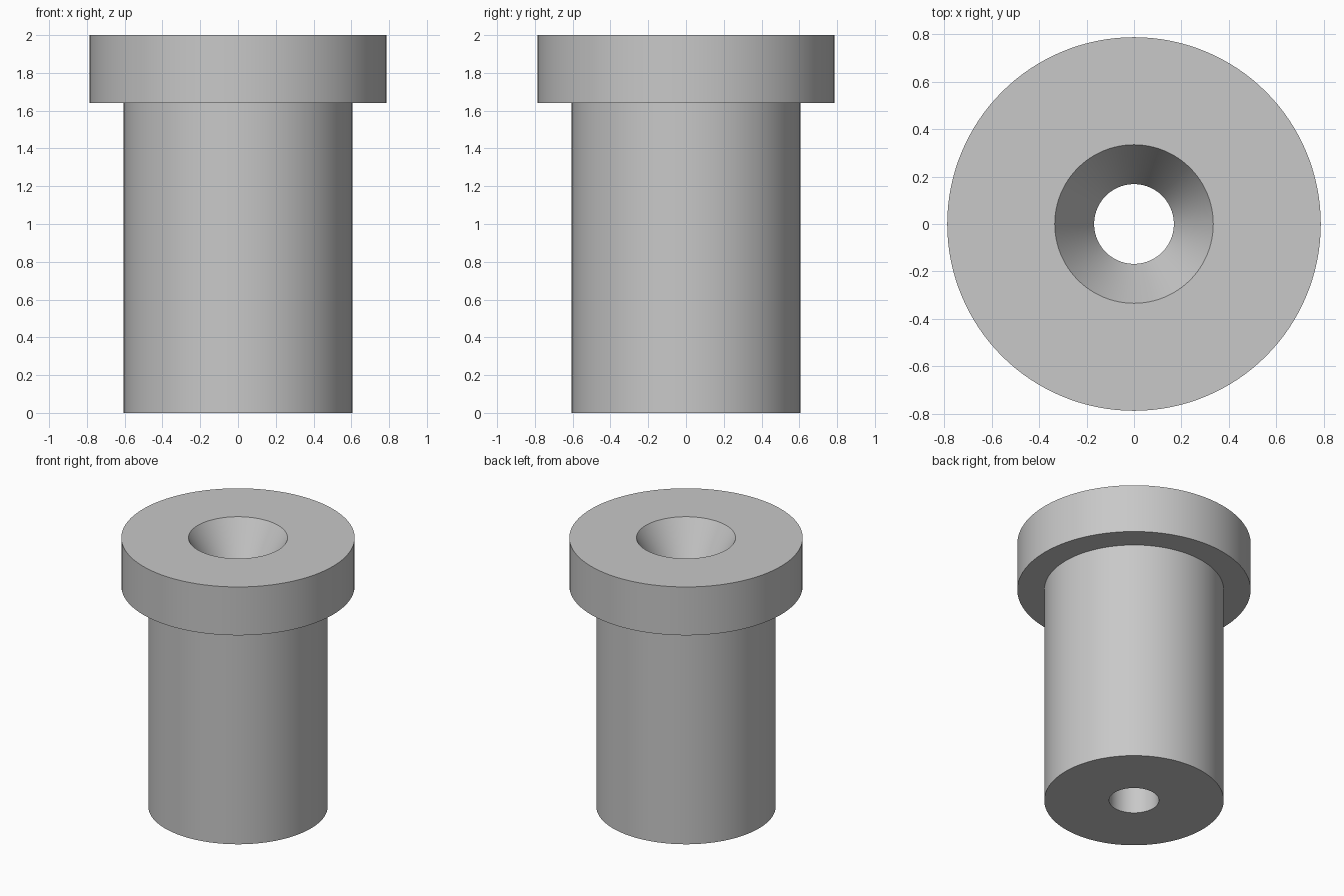
import bpy
import bmesh
import math

cube = bpy.data.objects.get("Cube")
if cube:
    bpy.data.objects.remove(cube, do_unlink=True)

# Main dimensions
BODY_R, FLANGE_R = 0.605, 0.787
BORE_R, FUNNEL_R = 0.168, 0.334
HEIGHT, FLANGE_Z = 2.0, 1.64
FUNNEL_Z = HEIGHT - (FUNNEL_R - BORE_R) / math.tan(math.radians(30))
SEGMENTS = 128

# Plain grey metal
grey = bpy.data.materials.new("grey_metal")
grey.use_nodes = True
colour = (0.58, 0.58, 0.58, 1.0)
grey.diffuse_color = colour
grey.node_tree.nodes["Principled BSDF"].inputs["Base Color"].default_value = colour


def lathe(name, profile, material):
    """Turn a closed (radius, height) profile around the z axis."""
    bm = bmesh.new()
    verts = [bm.verts.new((r, 0, z)) for r, z in profile]
    edges = [bm.edges.new((v, verts[i - 1])) for i, v in enumerate(verts)]
    bmesh.ops.spin(bm, geom=verts + edges, cent=(0, 0, 0), axis=(0, 0, 1),
                   angle=math.tau, steps=SEGMENTS)
    bmesh.ops.remove_doubles(bm, verts=bm.verts, dist=0.0001)
    bmesh.ops.recalc_face_normals(bm, faces=bm.faces)
    mesh = bpy.data.meshes.new(name)
    bm.to_mesh(mesh)
    bm.free()
    mesh.materials.append(material)
    obj = bpy.data.objects.new(name, mesh)
    bpy.context.collection.objects.link(obj)
    bpy.ops.object.select_all(action="DESELECT")
    obj.select_set(True)
    bpy.context.view_layer.objects.active = obj
    bpy.ops.object.shade_smooth_by_angle(angle=math.radians(20))
    return obj


# Flanged sleeve: outer wall, collar, tapered mouth and straight through bore
lathe("flanged_bushing", [
    (BORE_R, 0), (BODY_R, 0),
    (BODY_R, FLANGE_Z), (FLANGE_R, FLANGE_Z),
    (FLANGE_R, HEIGHT), (FUNNEL_R, HEIGHT),
    (BORE_R, FUNNEL_Z),
], grey)
